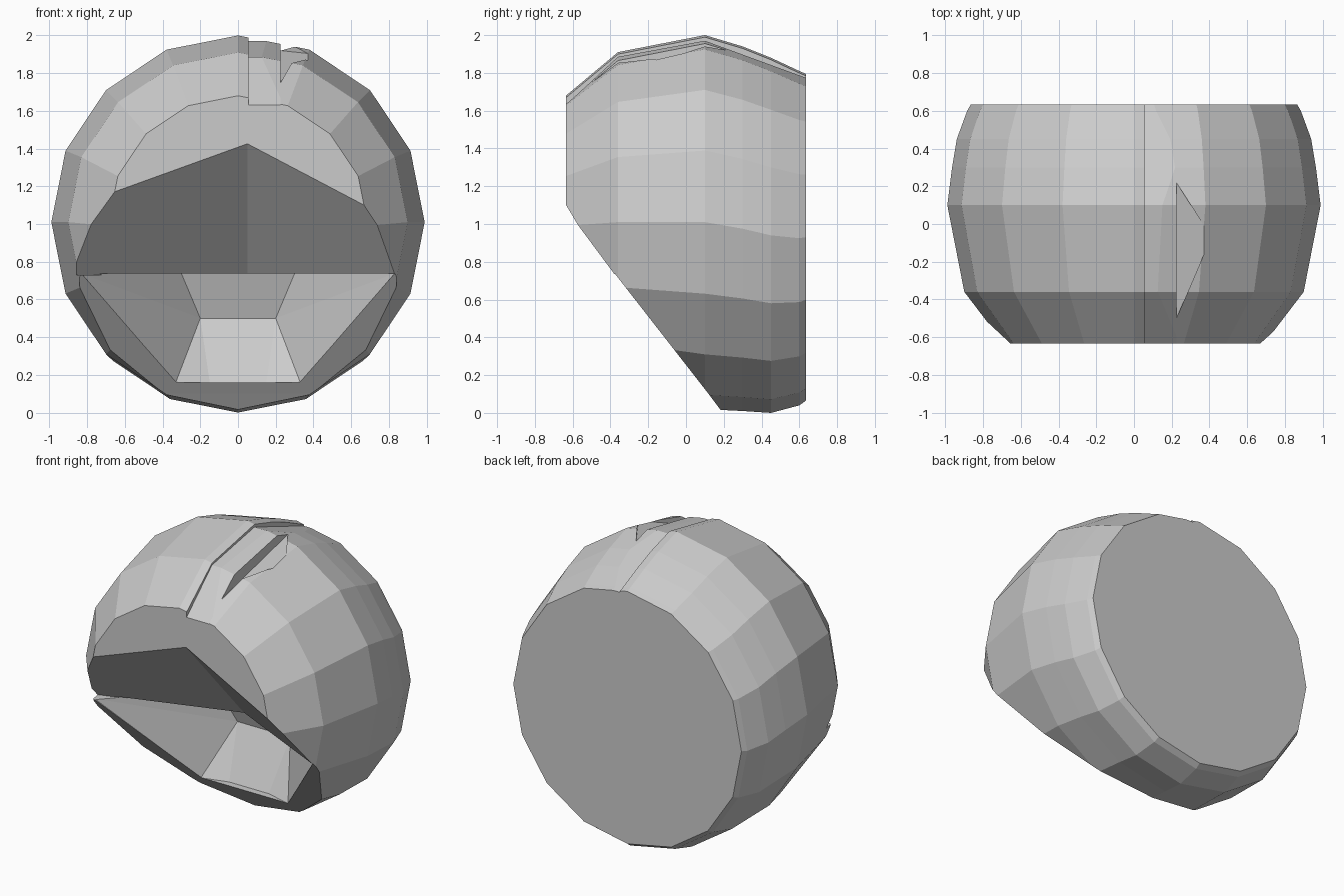
import bpy, bmesh
from math import sin, cos, pi

if "Cube" in bpy.data.objects:
    bpy.data.objects.remove(bpy.data.objects["Cube"])


def new_object(name, bm):
    bmesh.ops.recalc_face_normals(bm, faces=bm.faces[:])
    me = bpy.data.meshes.new(name)
    bm.to_mesh(me)
    bm.free()
    ob = bpy.data.objects.new(name, me)
    bpy.context.collection.objects.link(ob)
    return ob


def hull(name, pts):
    bm = bmesh.new()
    for p in pts:
        bm.verts.new(p)
    bmesh.ops.convex_hull(bm, input=bm.verts[:])
    loose = [v for v in bm.verts if not v.link_faces]
    bmesh.ops.delete(bm, geom=loose, context='VERTS')
    return new_object(name, bm)


def cut(target, cutter):
    m = target.modifiers.new("cut", 'BOOLEAN')
    m.operation = 'DIFFERENCE'
    m.solver = 'EXACT'
    m.object = cutter
    cutter.hide_render = True
    bpy.context.view_layer.objects.active = target
    bpy.ops.object.modifier_apply(modifier=m.name)
    bpy.data.objects.remove(cutter)


# Faceted round shell: 16-sided rings along y (y, radius, centre height)
rings = [(-0.635, 0.69, 0.99), (-0.36, 0.90, 1.01), (0.10, 0.99, 1.01),
         (0.30, 0.965, 0.975), (0.45, 0.94, 0.94), (0.60, 0.885, 0.925),
         (0.635, 0.865, 0.93)]
N = 16
bm = bmesh.new()
loops = [[bm.verts.new((r * sin(2 * pi * i / N), y, c + r * cos(2 * pi * i / N)))
          for i in range(N)] for y, r, c in rings]
for a, b in zip(loops, loops[1:]):
    for i in range(N):
        j = (i + 1) % N
        bm.faces.new((a[i], a[j], b[j], b[i]))
bm.faces.new(loops[0])
bm.faces.new(loops[-1])
shell = new_object("round_shell", bm)


# Overhanging upper opening: two slanted planes meeting at x = 0.05
def roof_y(x, z):
    m = 0.33 if x < 0.05 else 0.48
    return -0.913 * (z - 0.73) - m * abs(x - 0.05)


pts = []
for x in (-1.2, 0.05, 1.2):
    for z in (0.73, 2.2):
        pts += [(x, roof_y(x, z), z), (x, -2.5, z)]
cut(shell, hull("upper_opening_cutter", pts))

# Diagonal trim across the lower front
trim = []
for x in (-1.2, 1.2):
    trim += [(x, -0.375, 0.735), (x, 0.12, 0.10), (x, 0.27, -0.10),
             (x, -2, 0.735), (x, -2, -0.1)]
cut(shell, hull("front_trim_cutter", trim))

# Bowl hollowed into the lower front, inside a thin rim
bowl = []
for s in (-1, 1):
    bowl += [(s * 0.83, -0.37, 0.737), (s * 0.62, -0.19, 0.5), (s * 0.33, 0.07, 0.16),
             (s * 0.83, -0.7, 0.737), (s * 0.33, -0.4, 0.16),
             (s * 0.30, 0.2, 0.737), (s * 0.20, 0.28, 0.5), (s * 0.15, 0.12, 0.16)]
cut(shell, hull("bowl_cutter", bowl))

# Shallow strip running over the top
line = ((-0.8, 1.48), (-0.36, 1.885), (0.10, 1.97), (0.7, 1.75))
for p, q in zip(line, line[1:]):
    cut(shell, hull("strip_cutter", [(x, y, z) for x in (0.055, 0.225)
                                     for y, h in (p, q) for z in (h, 2.2)]))

# Flat notch beside the strip
tri = [(0.225, 0.22, 1.92), (0.225, -0.50, 1.75), (0.41, -0.07, 1.90)]
cut(shell, hull("notch_cutter", tri + [(x, y, 2.2) for x, y, z in tri]))
